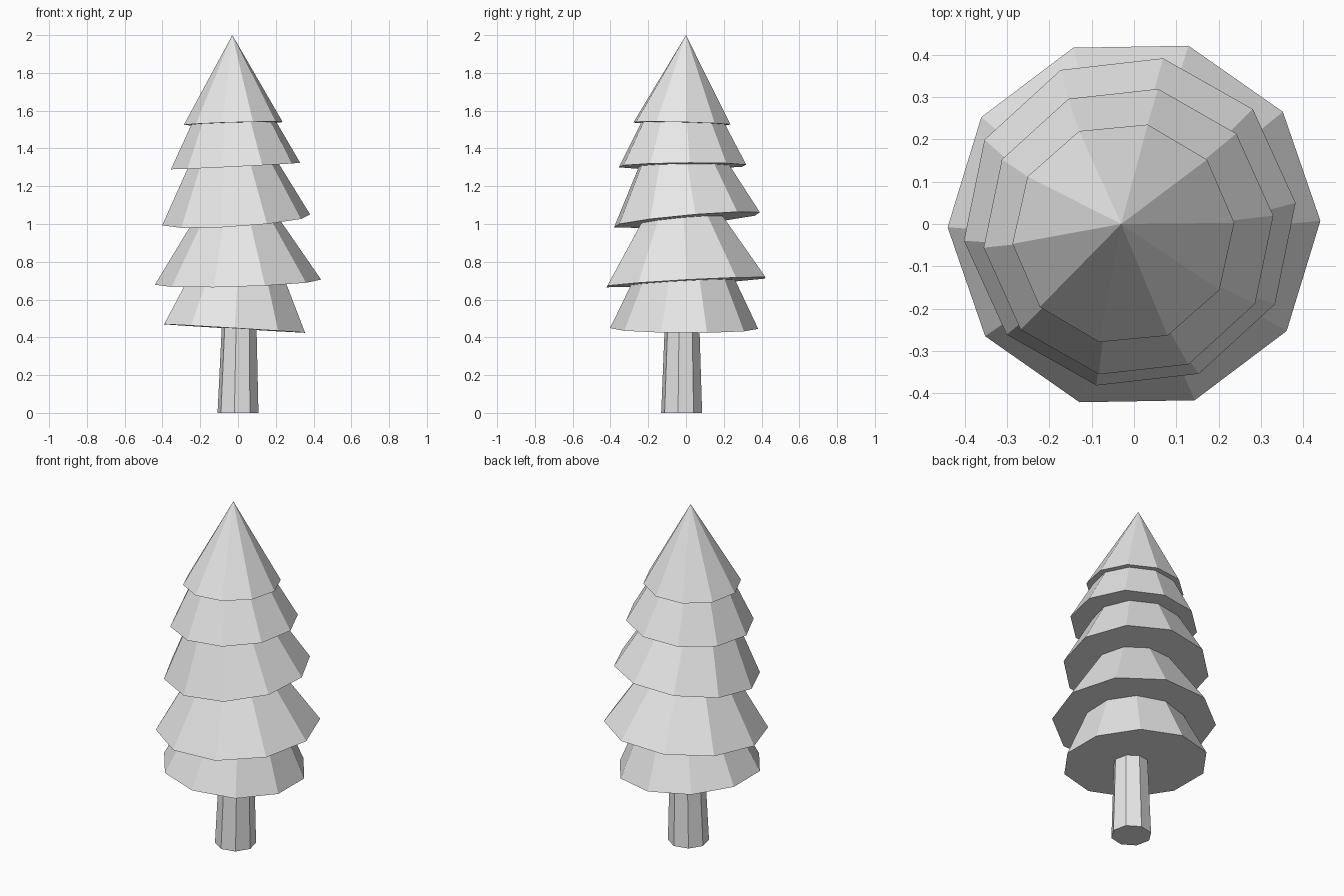
import bpy
import bmesh
from math import cos, sin, radians
from mathutils import Vector

cube = bpy.data.objects.get("Cube")
if cube:
    bpy.data.objects.remove(cube)

grey = bpy.data.materials.new("plain_grey")
grey.use_nodes = True
GREY = (0.8, 0.8, 0.8, 1)
grey.diffuse_color = GREY
grey.node_tree.nodes["Principled BSDF"].inputs["Base Color"].default_value = GREY


def ring(bm, sides, centre, radius, phase, slope):
    """Regular polygon whose height follows a tilted plane."""
    verts = []
    for i in range(sides):
        a = radians(phase + 360 * i / sides)
        x, y = radius * cos(a), radius * sin(a)
        z = slope[0] * x + slope[1] * y
        verts.append(bm.verts.new(centre + Vector((x, y, z))))
    return verts


def tapered(name, sides, base, top, r_base, r_top, phase, slope=(0, 0)):
    """Closed cone, or frustum when the top radius is not zero."""
    bm = bmesh.new()
    low = ring(bm, sides, Vector(base), r_base, phase, slope)
    bm.faces.new(low[::-1])
    if r_top:
        high = ring(bm, sides, Vector(top), r_top, phase, slope)
        bm.faces.new(high)
    else:
        high = [bm.verts.new(top)] * sides
    for i in range(sides):
        j = (i + 1) % sides
        corners = [low[i], low[j], high[j], high[i]]
        bm.faces.new(corners if r_top else corners[:3])
    mesh = bpy.data.meshes.new(name)
    bm.to_mesh(mesh)
    bm.free()
    mesh.materials.append(grey)
    obj = bpy.data.objects.new(name, mesh)
    bpy.context.collection.objects.link(obj)


# Trunk
tapered("trunk", 8, (0, -0.023, 0), (0.008, -0.02, 0.6), 0.11, 0.088, -10)

# Tilted foliage skirts: name, centre, radius, full cone height, phase, slope
skirts = [
    ("foliage_bottom", (-0.018, -0.01, 0.447), 0.392, 0.82, 18, (-0.06, -0.005)),
    ("foliage_wide", (0, 0, 0.692), 0.44, 0.68, 1, (0.03, 0.055)),
    ("foliage_middle", (-0.01, 0.005, 1.022), 0.394, 0.74, 6.5, (0.064, 0.09)),
    ("foliage_upper", (-0.013, -0.018, 1.307), 0.344, 0.66, 6.3, (0.05, 0.01)),
]
CUT = 0.55  # fraction of the cone kept; the rest hides in the skirt above
for name, centre, radius, height, phase, slope in skirts:
    lean = Vector((-slope[0], -slope[1], 1)) * height * CUT
    tapered(name, 10, centre, Vector(centre) + lean,
            radius, radius * (1 - CUT), phase, slope)

# Pointed tip
tapered("foliage_tip", 10, (-0.025, -0.022, 1.532), (-0.03, 0, 2),
        0.263, 0, 5.4, (0.03, -0.025))
